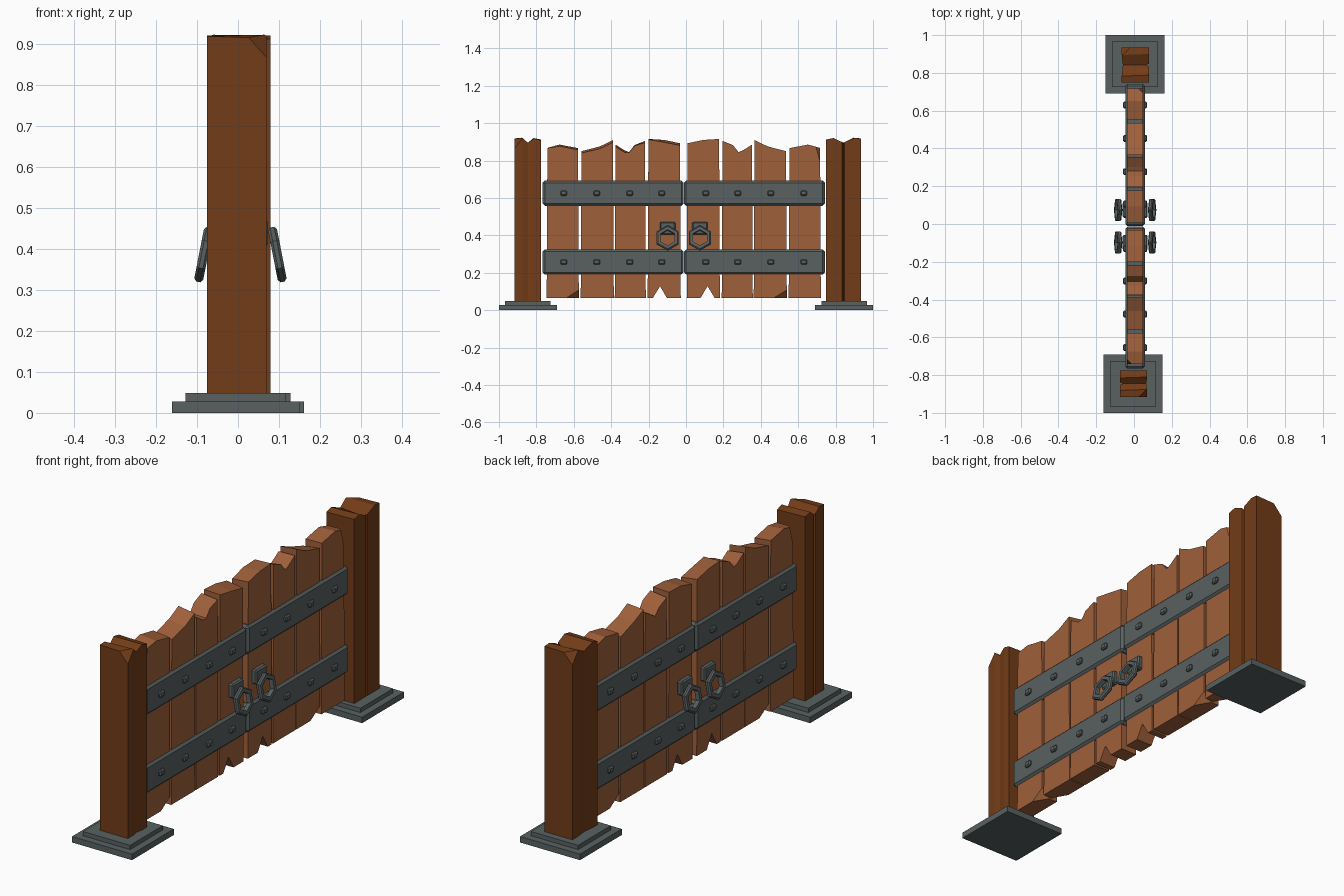
import bpy, bmesh, math, random
from mathutils import Vector, Matrix

if "Cube" in bpy.data.objects:
    bpy.data.objects.remove(bpy.data.objects["Cube"])

random.seed(4)
CX, CY = 0.006, -0.012      # centre line of the two gate leaves


def material(name, rgb):
    m = bpy.data.materials.new(name)
    m.diffuse_color = (*rgb, 1)
    m.use_nodes = True
    m.node_tree.nodes["Principled BSDF"].inputs["Base Color"].default_value = m.diffuse_color
    return m


PLANK = material("plank_wood", (0.35, 0.117, 0.043))
POST = material("post_wood", (0.17, 0.045, 0.009))
IRON = material("iron", (0.10, 0.12, 0.12))


def finish(name, bm, mat, matrix=Matrix()):
    bm.transform(matrix)
    bmesh.ops.recalc_face_normals(bm, faces=bm.faces)
    me = bpy.data.meshes.new(name)
    bm.to_mesh(me)
    bm.free()
    me.materials.append(mat)
    ob = bpy.data.objects.new(name, me)
    bpy.context.collection.objects.link(ob)
    return ob


def bridge(bm, rings, close=False, caps=True):
    """Join rings of coordinates with quads."""
    vs = [[bm.verts.new(p) for p in r] for r in rings]
    n = len(vs[0])
    for i in range(len(vs) - (0 if close else 1)):
        a, b = vs[i], vs[(i + 1) % len(vs)]
        for j in range(n):
            k = (j + 1) % n
            bm.faces.new((a[j], a[k], b[k], b[j]))
    if caps and not close:
        bm.faces.new(vs[0][::-1])
        bm.faces.new(vs[-1])


def chip(bm, corner, off):
    """Slice a splinter off a corner; off holds signed inward distances."""
    normal = -Vector([1 / o for o in off])
    geom = bm.verts[:] + bm.edges[:] + bm.faces[:]
    bmesh.ops.bisect_plane(bm, geom=geom, plane_co=Vector(corner) + Vector((off[0], 0, 0)),
                           plane_no=normal.normalized(), clear_outer=True)
    bmesh.ops.holes_fill(bm, edges=[e for e in bm.edges if e.is_boundary], sides=0)


def box(name, lo, hi, mat, bevel=0, matrix=Matrix()):
    lo, hi = Vector(lo), Vector(hi)
    bm = bmesh.new()
    bmesh.ops.create_cube(bm, size=1, matrix=Matrix.Translation((lo + hi) / 2)
                          @ Matrix.Diagonal((*(hi - lo), 1)))
    if bevel:
        bmesh.ops.bevel(bm, geom=bm.edges[:], offset=bevel, segments=1, affect='EDGES')
    return finish(name, bm, mat, matrix)


# planks: inner edge, outer edge, top outline (fraction of width, height)
T, BOT = 0.042, 0.065
PLANKS = [
    (0.016, 0.193, [(0, .892), (.5, .91), (1, .915)]),
    (0.203, 0.369, [(0, .905), (.36, .882), (.54, .845), (.68, .853), (1, .885)]),
    (0.374, 0.551, [(0, .91), (.42, .875), (1, .85)]),
    (0.561, 0.733, [(0, .866), (.6, .885), (1, .868)]),
]


def plank(name, i, turn):
    a, b, top = PLANKS[i]
    outline = [(a, BOT)]
    if i == 0:              # V notch in the innermost plank
        outline += [(.09, BOT), (.127, .128), (.165, BOT)]
    outline += [(b, BOT)]
    w = b - a
    outline += [(a + f * w - (f - .5) * .008, z) for f, z in reversed(top)]
    back = [(-T, d, z - (random.uniform(0, .014) if z > .5 else 0)) for d, z in outline]
    front = [(T, d, z) for d, z in outline]
    bm = bmesh.new()
    bridge(bm, [back, front])
    if i == 3:
        chip(bm, (-T, a, BOT), (.04, .066, .043))
        chip(bm, (T, b, .868), (-.03, -.025, -.09))
    if i == 2:
        chip(bm, (T, b, BOT), (-.04, -.07, .043))
    finish(name, bm, PLANK, turn)


def ring(name, x, d, z, side, turn):
    # six-sided pull ring with square section, leaning outwards
    bm = bmesh.new()
    sec = [(.043, -.011), (.061, -.011), (.068, -.005), (.068, .005), (.061, .011), (.043, .011)]
    rings = [[(t, r * math.sin(k * math.pi / 3), r * math.cos(k * math.pi / 3)) for r, t in sec]
             for k in range(6)]
    bridge(bm, rings, close=True)
    place = Matrix.Translation((x, d, z)) @ Matrix.Rotation(side * math.radians(11), 4, 'Y')
    finish(name, bm, IRON, turn @ place)


# two leaves, the second turned half round
for leaf, angle in (("back", 0), ("front", math.pi)):
    turn = Matrix.Translation((CX, CY, 0)) @ Matrix.Rotation(angle, 4, 'Z')
    for i in range(4):
        plank(f"{leaf}_plank_{i + 1}", i, turn)
    for level, z0, z1 in (("lower", .19, .325), ("upper", .557, .693)):
        box(f"{leaf}_{level}_strap", (-.052, .001, z0), (.052, .754, z1), IRON, .012, turn)
        zc = (z0 + z1) / 2
        for n, d in enumerate((.118, .289, .465, .642)):
            # one stud runs through to show on both sides
            box(f"{leaf}_{level}_stud_{n + 1}", (-.064, d - .018, zc - .014),
                (.064, d + .018, zc + .014), IRON, .006, turn)
    for side in (-1, 1):
        x0, x1 = sorted((side * .038, side * .066))
        box(f"{leaf}_handle_plate", (x0, .045, .405), (x1, .127, .472), IRON, .006, turn)
        # lean: the bottom of the ring stands further out
        ring(f"{leaf}_pull_ring", side * .09, .086, .386, -side, turn)


def post(name, xlo, xhi, y0, y1, turn):
    # footprint with a V groove on the +x face; top dips along the middle
    m = (y0 + y1) / 2
    g = xhi - .018
    foot = [(xlo, y0, .908), (xhi, y0, .912), (xhi, y0 + .04, .92), (xhi, m - .007, .898), (g, m, .888),
            (xhi, m + .007, .898), (xhi, y1 - .035, .92), (xhi, y1, .918),
            (xlo, y1, .914), (xlo, y1 - .04, .922), (xlo + .006, m, .895), (xlo, y0 + .035, .918)]
    bm = bmesh.new()
    bridge(bm, [[(x, y, .045) for x, y, z in foot], [(x, y, z) for x, y, z in foot]], caps=False)
    bm.verts.ensure_lookup_table()
    n = len(foot)
    bm.faces.new(bm.verts[:n])
    v = bm.verts[n:]
    # top cap as strips across the post
    for q in ((0, 1, 2, 11), (11, 2, 3, 4, 10), (10, 4, 5, 6, 9), (9, 6, 7, 8)):
        bm.faces.new([v[k] for k in q])
    chip(bm, (xlo, y1, .916), (.045, -.04, -.05))
    finish(name, bm, POST, turn)


# posts on stepped iron feet
post("back_post", -.065, .079, .748, .935, Matrix())
post("front_post", -.07, .075, .775, .916, Matrix.Rotation(math.pi, 4, 'Z'))
for end, angle in (("back", 0), ("front", math.pi)):
    turn = Matrix.Rotation(angle, 4, 'Z')
    box(f"{end}_foot_lower", (-.15, .69, 0), (.161, 1, .028), IRON, 0, turn)
    box(f"{end}_foot_upper", (-.117, .724, .026), (.128, .967, .048), IRON, 0, turn)
